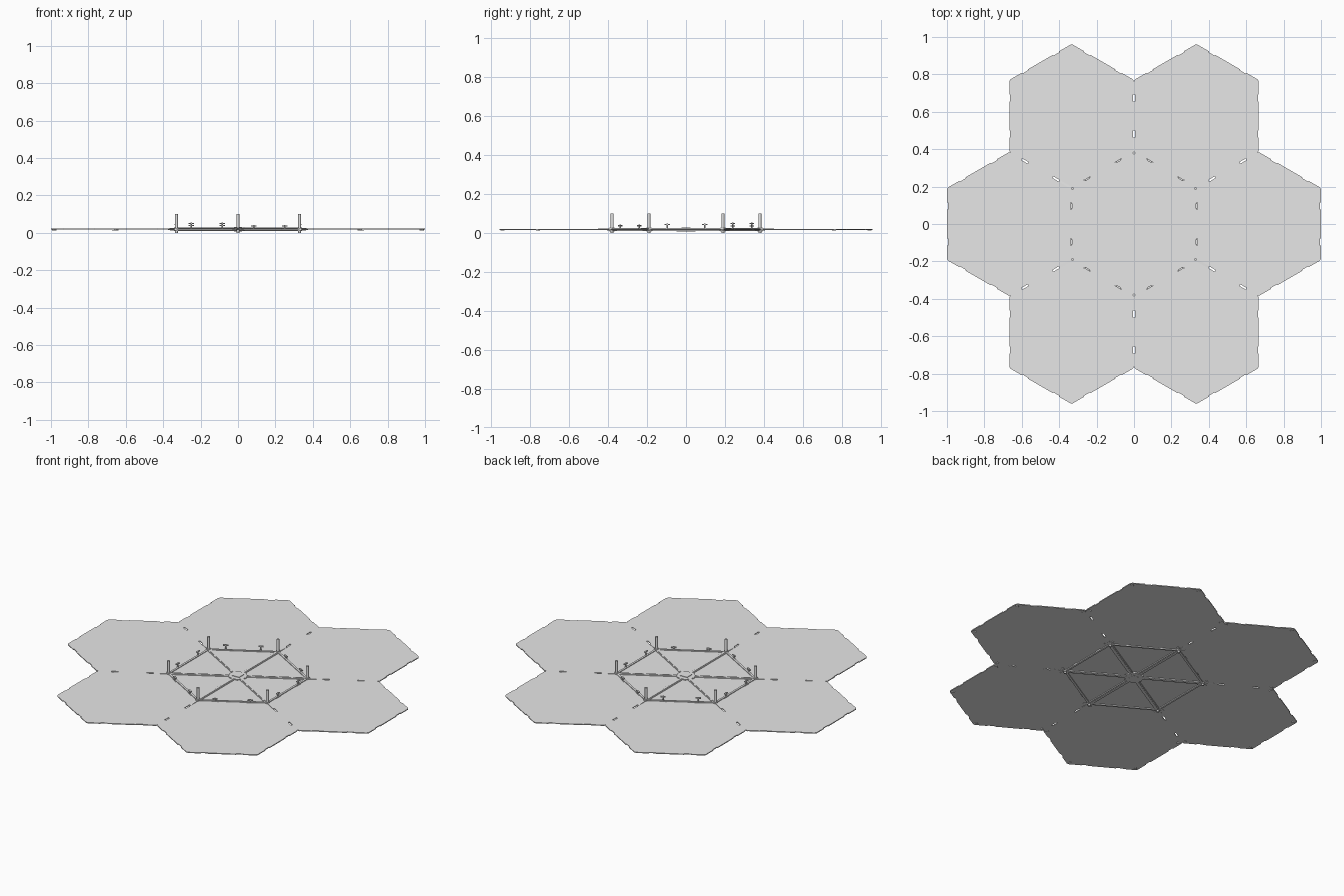
import bpy, bmesh
from math import radians, cos, sin, pi
from mathutils import Matrix, Vector

cube = bpy.data.objects.get("Cube")
if cube:
    bpy.data.objects.remove(cube, do_unlink=True)

grey = bpy.data.materials.new("light_grey")
grey.use_nodes = True
GREY = (0.8, 0.8, 0.8, 1)
grey.diffuse_color = GREY
grey.node_tree.nodes["Principled BSDF"].inputs["Base Color"].default_value = GREY

APOTHEM = 1 / 3
R = APOTHEM / cos(pi / 6)      # corner radius of one hexagon
BOTTOM, TOP = 0.017, 0.022     # panel faces


def polar(r, deg, z=0):
    return Vector((r * cos(radians(deg)), r * sin(radians(deg)), z))


def finish(name, bm):
    bmesh.ops.recalc_face_normals(bm, faces=bm.faces)
    mesh = bpy.data.meshes.new(name)
    bm.to_mesh(mesh)
    bm.free()
    mesh.materials.append(grey)
    ob = bpy.data.objects.new(name, mesh)
    bpy.context.collection.objects.link(ob)
    return ob


def box(bm, center, size, deg=0):
    m = (Matrix.Translation(center) @ Matrix.Rotation(radians(deg), 4, 'Z')
         @ Matrix.Diagonal((*size, 1)))
    return bmesh.ops.create_cube(bm, size=1, matrix=m)["verts"]


def cylinder(bm, center, r, h, sides, deg=0, top=None):
    m = Matrix.Translation(center) @ Matrix.Rotation(radians(deg), 4, 'Z')
    bmesh.ops.create_cone(bm, cap_ends=True, segments=sides, radius1=r,
                          radius2=r if top is None else top, depth=h, matrix=m)


def prism(bm, points, z0, z1):
    face = bm.faces.new([bm.verts.new((p.x, p.y, z0)) for p in points])
    ext = bmesh.ops.extrude_face_region(bm, geom=[face])["geom"]
    verts = [v for v in ext if isinstance(v, bmesh.types.BMVert)]
    bmesh.ops.translate(bm, verts=verts, vec=(0, 0, z1 - z0))


def notched_hexagon(center):
    """Hexagon with clipped corners and two shallow notches on each side."""
    points = []
    for k in range(6):
        a, b = polar(R, 60 * k - 30), polar(R, 60 * k + 30)
        inward = polar(-0.005, 60 * k)
        points.append(a.lerp(b, 0.02))
        for t in (0.25, 0.75):
            s, e = a.lerp(b, t - 0.05), a.lerp(b, t + 0.05)
            points += [s, s + inward, e + inward, e]
        points.append(a.lerp(b, 0.98))
    return [center + p for p in points]


# Central panel and the six petals
bm = bmesh.new()
prism(bm, [polar(R, 60 * k + 30) for k in range(6)], BOTTOM, TOP)
finish("center_panel", bm)
for k in range(6):
    center = polar(2 * APOTHEM, 60 * k)
    bm = bmesh.new()
    prism(bm, notched_hexagon(center), BOTTOM, TOP)
    # small pads under the petal corners
    for j in range(6):
        box(bm, center + polar(R - 0.02, 60 * j + 30, 0.0155), (0.02, 0.012, 0.004), 60 * j + 30)
    finish(f"petal_panel_{k + 1}", bm)

# Spokes: wide beam with a raised rib along it
bm = bmesh.new()
for k in range(6):
    deg = 60 * k + 30
    box(bm, polar(0.21, deg, 0.0185), (0.33, 0.024, 0.013), deg)
    box(bm, polar(0.21, deg, 0.0185), (0.33, 0.012, 0.017), deg)
finish("spokes", bm)

# Rim beams around the central panel
bm = bmesh.new()
for k in range(6):
    box(bm, polar(APOTHEM - 0.005, 60 * k, 0.019), (0.012, R - 0.012, 0.014), 60 * k)
finish("rim_beams", bm)

# Hub
bm = bmesh.new()
cylinder(bm, (0, 0, 0.018), 0.055, 0.018, 6, 30)
box(bm, (0, 0, 0.019), (0.045, 0.045, 0.022))
finish("hub", bm)

# Corner posts with collars
bm = bmesh.new()
for k in range(6):
    deg = 60 * k + 30
    cylinder(bm, polar(R - 0.005, deg, 0.05), 0.0075, 0.1, 12, deg)
    cylinder(bm, polar(R - 0.005, deg, 0.019), 0.014, 0.02, 6, deg)
finish("corner_posts", bm)

# Tapered gussets running outward along the seams
bm = bmesh.new()
for k in range(6):
    deg = 60 * k + 30
    verts = box(bm, polar(R + 0.035, deg, 0.02), (0.07, 0.012, 0.012), deg)
    for v in verts:
        if v.co.xy.length > R + 0.03:
            v.co.z = 0.02 + (v.co.z - 0.02) * 0.4
finish("seam_gussets", bm)

# T-shaped latches at the quarter points of the rim
heights = (0.05, 0.042, 0.055, 0.05, 0.045, 0.042)
bm = bmesh.new()
for k, top in enumerate(heights):
    deg = 60 * k
    for side in (-1, 1):
        spot = polar(APOTHEM, deg) + polar(side * R / 4, deg + 90)
        cylinder(bm, spot + Vector((0, 0, (top + TOP) / 2)), 0.004, top - TOP, 8)
        box(bm, spot + Vector((0, 0, top - 0.005)), (0.01, 0.028, 0.005), deg)
finish("rim_latches", bm)
